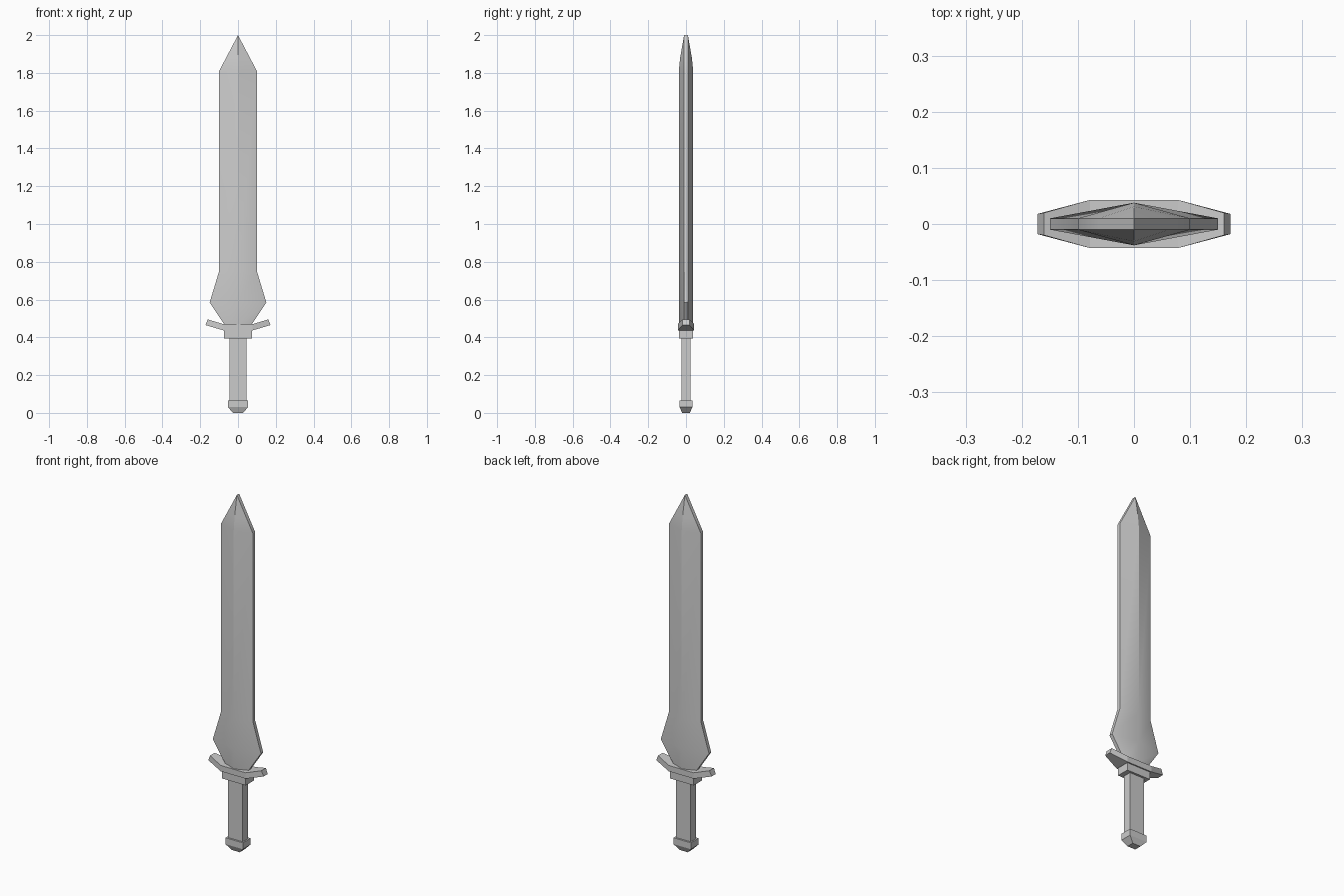
import bpy, bmesh, math

if "Cube" in bpy.data.objects:
    bpy.data.objects.remove(bpy.data.objects["Cube"])


def loft(name, rings):
    """Skin equal-length rings of points and cap both ends."""
    bm = bmesh.new()
    rows = [[bm.verts.new(p) for p in ring] for ring in rings]
    n = len(rows[0])
    for a, b in zip(rows, rows[1:]):
        for i in range(n):
            j = (i + 1) % n
            bm.faces.new((a[i], a[j], b[j], b[i]))
    bm.faces.new(rows[0])
    bm.faces.new(rows[-1])
    bmesh.ops.remove_doubles(bm, verts=bm.verts, dist=1e-5)
    bmesh.ops.recalc_face_normals(bm, faces=bm.faces)
    mesh = bpy.data.meshes.new(name)
    bm.to_mesh(mesh)
    bm.free()
    obj = bpy.data.objects.new(name, mesh)
    bpy.context.collection.objects.link(obj)
    return obj


def rect(x, y, z):
    return [(-x, -y, z), (x, -y, z), (x, y, z), (-x, y, z)]


def blade_ring(w, ridge, z, e=0.01):
    return [(w, -e, z), (w, e, z), (0, ridge, z),
            (-w, e, z), (-w, -e, z), (0, -ridge, z)]


# Blade: (half width, half ridge depth, height), with a blunt-edged section
blade = loft("blade", [blade_ring(*s) for s in (
    (0.07, 0.038, 0.465), (0.15, 0.038, 0.585), (0.10, 0.038, 0.75),
    (0.10, 0.038, 1.81), (0.063, 0.031, 1.88), (0.0, 0.01, 2.0))])
bpy.context.view_layer.objects.active = blade
blade.select_set(True)
bpy.ops.object.shade_smooth_by_angle(angle=math.radians(30))

# Crossguard: (x, half depth, bottom, top), mirrored to both sides
half = [(0.08, 0.043, 0.44, 0.47), (0.172, 0.018, 0.466, 0.466)]
tip = [(0.172, -0.018, 0.465), (0.172, 0.018, 0.465),
       (0.16, 0.02, 0.495), (0.16, -0.02, 0.495)]
root = [(0.078, -0.043, 0.437), (0.078, 0.043, 0.437),
        (0.078, 0.043, 0.47), (0.078, -0.043, 0.47)]
flip = lambda ring: [(-x, y, z) for x, y, z in ring]
loft("crossguard", [flip(tip), flip(root), root, tip])

# Collar under the guard, grip and pommel
loft("collar", [rect(0.073, 0.036, 0.395), rect(0.073, 0.036, 0.44)])
loft("grip", [rect(0.046, 0.024, 0.06), rect(0.046, 0.024, 0.40)])
loft("pommel", [rect(0.025, 0.02, 0), rect(0.054, 0.034, 0.03),
                rect(0.054, 0.034, 0.066)])
